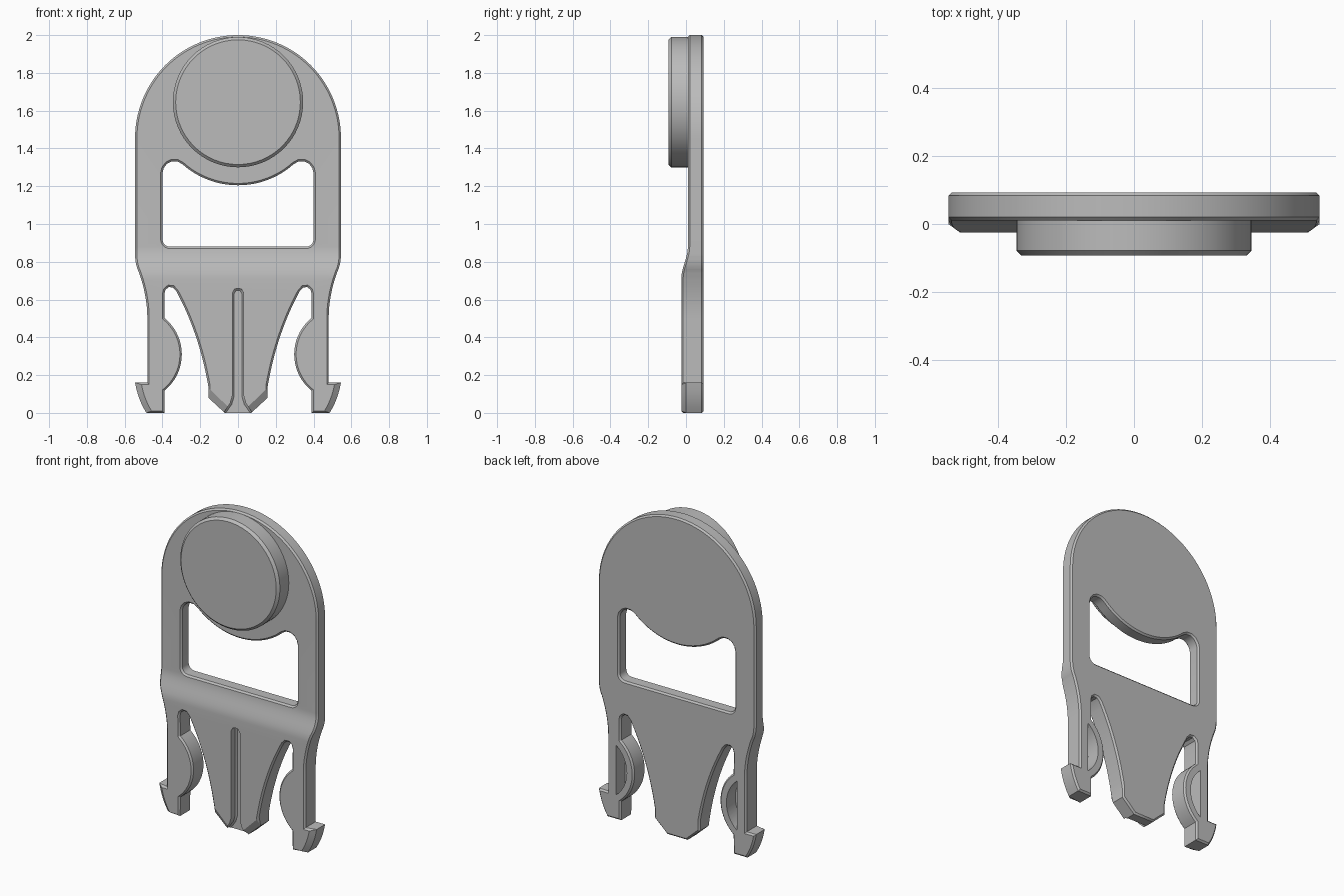
import bpy, bmesh, math
from mathutils import Vector

cube = bpy.data.objects.get("Cube")
if cube:
    bpy.data.objects.remove(cube, do_unlink=True)

BACK, FRONT, STEP, CHAMFER = 0.093, -0.025, 0.035, 0.01

grey = bpy.data.materials.new("grey_plastic")
grey.use_nodes = True
colour = (0.5, 0.5, 0.5, 1)
grey.diffuse_color = colour
grey.node_tree.nodes["Principled BSDF"].inputs["Base Color"].default_value = colour


def arc(cx, cz, r, start, end, n):
    angles = [math.radians(start + (end - start) * i / n) for i in range(n + 1)]
    return [(cx + r * math.cos(a), cz + r * math.sin(a)) for a in angles]


def bezier(a, b, c, n):
    a, b, c = Vector(a), Vector(b), Vector(c)
    ts = [i / n for i in range(n + 1)]
    return [tuple(a * (1 - t) ** 2 + b * 2 * t * (1 - t) + c * t * t) for t in ts]


def mirrored(half):
    return half + [(-x, z) for x, z in reversed(half) if x > 1e-5]


def wind(loop, ccw):
    area = sum(a[0] * b[1] - b[0] * a[1] for a, b in zip(loop, loop[1:] + loop[:1]))
    return loop if (area > 0) == ccw else loop[::-1]


def inset(loop, width):
    """Mitred offset towards the left of the travelling direction."""
    out = []
    for i, p in enumerate(loop):
        p = Vector(p)
        d1 = (p - Vector(loop[i - 1])).normalized()
        d2 = (Vector(loop[(i + 1) % len(loop)]) - p).normalized()
        n1, n2 = Vector((-d1.y, d1.x)), Vector((-d2.y, d2.x))
        out.append(p + (n1 + n2) * (width / max(0.4, 1 + n1.dot(n2))))
    return out


def no_extra(x, z):
    return 0, 0, 0


def prism(loops, y0, y1, front, back, extra=no_extra):
    """Chamfered slab in the xz plane; loops after the first are holes."""
    bm = bmesh.new()
    caps = [[], []]
    for k, loop in enumerate(loops):
        loop = wind(loop, k == 0)
        rings = [[], [], [], []]
        for p, f, b in zip(loop, inset(loop, front), inset(loop, back)):
            side = math.copysign(1, p[0])
            dx, dz, dy = extra(abs(p[0]), p[1])
            spots = [(f.x + side * dx, y0, f.y + dz), (p[0], y0 + front + dy, p[1]),
                     (p[0], y1 - back, p[1]), (b.x, y1, b.y)]
            for ring, co in zip(rings, spots):
                ring.append(bm.verts.new(co))
        n = len(loop)
        for r, s in zip(rings, rings[1:]):
            for i in range(n):
                j = (i + 1) % n
                bm.faces.new((r[i], r[j], s[j], s[i]))
        for cap, ring in zip(caps, (rings[0], rings[3])):
            cap += [bm.edges.get((ring[i], ring[(i + 1) % n])) for i in range(n)]
    for cap in caps:
        bmesh.ops.triangle_fill(bm, use_beauty=True, edges=cap, normal=(0, 1, 0))
    bmesh.ops.remove_doubles(bm, verts=bm.verts[:], dist=1e-5)
    bmesh.ops.recalc_face_normals(bm, faces=bm.faces[:])
    return bm


def add_object(name, bm):
    mesh = bpy.data.meshes.new(name)
    bm.to_mesh(mesh)
    bm.free()
    mesh.materials.append(grey)
    ob = bpy.data.objects.new(name, mesh)
    bpy.context.collection.objects.link(ob)
    return ob


def smooth(ob):
    bpy.ops.object.select_all(action='DESELECT')
    ob.select_set(True)
    bpy.context.view_layer.objects.active = ob
    bpy.ops.object.shade_smooth_by_angle(angle=math.radians(30))


# Outer outline, right half from the crown down to the centre tip
outline = arc(0, 1.455, 0.545, 90, 0, 28)
outline += bezier((0.545, 0.83), (0.543, 0.78), (0.525, 0.745), 4)
outline += bezier((0.525, 0.745), (0.48, 0.62), (0.48, 0.5), 8)[1:]
outline += [(0.48, 0.16)]
outline += bezier((0.545, 0.16), (0.53, 0.07), (0.485, 0), 5)
outline += [(0.39, 0)]
outline += arc(0.545, 0.31, 0.2475, 230.8, 129.2, 18)
outline += [(0.39, 0.63), (0.384, 0.652), (0.367, 0.666), (0.345, 0.664)]
outline += bezier((0.327, 0.645), (0.205, 0.42), (0.157, 0.14), 14)
outline += [(0.157, 0.08), (0.07, 0)]

# Strap window with a curved upper edge
window = arc(0, 1.65, 0.445, 270, 307, 14)
window += [(0.295, 1.317), (0.32, 1.331), (0.35, 1.332), (0.375, 1.32), (0.393, 1.297)]
window += [(0.4, 1.27)] + arc(0.36, 0.92, 0.04, 0, -90, 6)


# Wider front chamfers on the hooks and the centre tip
def lead_in(x, z):
    if z < 0.17 and x > 0.465 + 0.4 * z:
        return -0.022, 0, 0.015
    if x < 0.2 and z < 0.1:
        return (0, 0.04, 0.015) if z > 0.04 else (-0.03, 0.005, 0.015)
    return 0, 0, 0


# Clip body, with the front stepping back above the shoulder
bm = prism([mirrored(outline), mirrored(window)], FRONT, BACK, CHAMFER, CHAMFER, lead_in)
low, high = 0.71, 0.88
for i in range(11):
    bmesh.ops.bisect_plane(bm, geom=bm.verts[:] + bm.edges[:] + bm.faces[:], dist=1e-6,
                           plane_co=(0, 0, low + (high - low) * i / 10), plane_no=(0, 0, 1))
for v in bm.verts:
    if v.co.y < 0.04:
        t = min(1, max(0, (v.co.z - low) / (high - low)))
        v.co.y += STEP * t * t * (3 - 2 * t)
bmesh.ops.recalc_face_normals(bm, faces=bm.faces[:])
body = add_object("clip_body", bm)

# Front groove and the hollow backs of the two grip bumps
groove = [(0, 0.66), (0.018, 0.655), (0.03, 0.635), (0.03, 0.09), (0.042, 0.05),
          (0.07, 0.01), (0.09, -0.02)]
cutters = [add_object("groove_cutter", prism([mirrored(groove)], -0.06, 0.025, 0, 0.01))]
pocket = arc(0.545, 0.31, 0.2, 231, 129, 16)
for side, name in ((1, "left"), (-1, "right")):
    shape = [(side * x, z) for x, z in pocket]
    cutters.append(add_object(name + "_pocket_cutter", prism([shape], 0.005, 0.15, 0, 0)))
for cutter in cutters:
    cutter.hide_render = True
    mod = body.modifiers.new(cutter.name, 'BOOLEAN')
    mod.operation = 'DIFFERENCE'
    mod.solver = 'EXACT'
    mod.object = cutter

# Bake the cuts and drop the cutters
bpy.context.view_layer.update()
graph = bpy.context.evaluated_depsgraph_get()
baked = bpy.data.meshes.new_from_object(body.evaluated_get(graph))
body.modifiers.clear()
body.data = baked
for cutter in cutters:
    bpy.data.objects.remove(cutter, do_unlink=True)
smooth(body)

# Round button on the front
button = add_object("round_button", prism([arc(0, 1.645, 0.345, 0, 354.375, 63)],
                                          -BACK, 0.02, 0.015, 0))
smooth(button)
